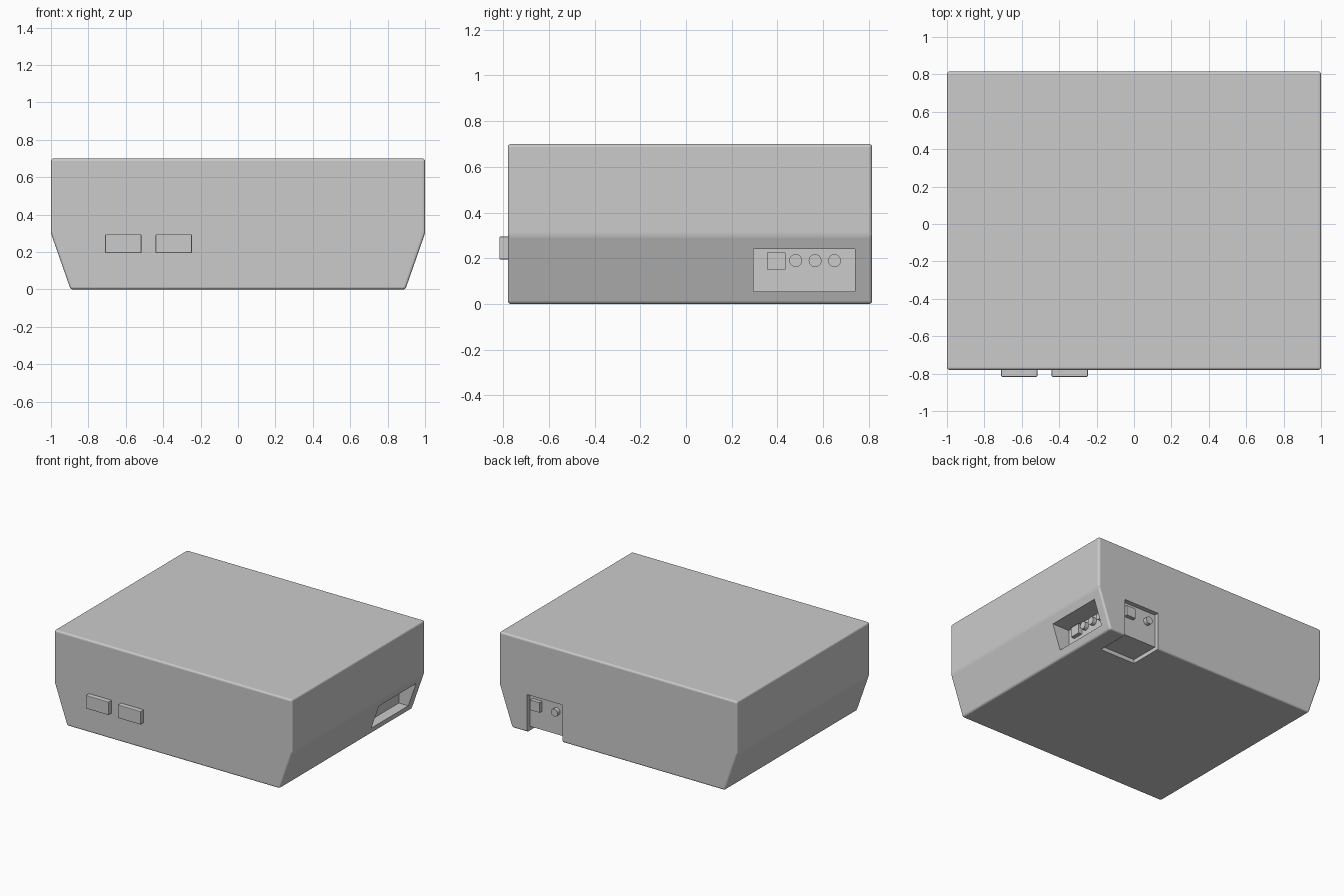
import bpy, bmesh
from mathutils import Matrix

if "Cube" in bpy.data.objects:
    bpy.data.objects.remove(bpy.data.objects["Cube"])


def add_object(name, bm):
    bmesh.ops.recalc_face_normals(bm, faces=bm.faces)
    mesh = bpy.data.meshes.new(name)
    bm.to_mesh(mesh)
    bm.free()
    obj = bpy.data.objects.new(name, mesh)
    bpy.context.collection.objects.link(obj)
    return obj


def box(name, x, y, z, bevel=0.0):
    bm = bmesh.new()
    bmesh.ops.create_cube(bm, size=1)
    for v in bm.verts:
        v.co = [r[0] + (c + 0.5) * (r[1] - r[0]) for c, r in zip(v.co, (x, y, z))]
    if bevel:
        bmesh.ops.bevel(bm, geom=bm.edges[:], offset=bevel, segments=2,
                        profile=0.5, affect='EDGES')
    return add_object(name, bm)


def round_plug(name, centre, axis, radius=0.028, depth=0.04):
    bm = bmesh.new()
    bmesh.ops.create_cone(bm, cap_ends=True, segments=32, radius1=radius,
                          radius2=radius, depth=depth)
    turn = Matrix.Rotation(1.5707963, 4, 'Y' if axis == 'X' else 'X')
    bm.transform(Matrix.Translation(centre) @ turn)
    obj = add_object(name, bm)
    bpy.ops.object.select_all(action='DESELECT')
    obj.select_set(True)
    bpy.context.view_layer.objects.active = obj
    bpy.ops.object.shade_smooth_by_angle()
    return obj


# Housing: six-sided profile extruded front to back, edges softened
FRONT, BACK = -0.78, 0.815
profile = [(-0.895, 0), (0.895, 0), (1, 0.3), (1, 0.7), (-1, 0.7), (-1, 0.3)]
bm = bmesh.new()
face = bm.faces.new([bm.verts.new((x, FRONT, z)) for x, z in profile])
ext = bmesh.ops.extrude_face_region(bm, geom=[face])
bmesh.ops.translate(bm, vec=(0, BACK - FRONT, 0),
                    verts=[g for g in ext['geom'] if isinstance(g, bmesh.types.BMVert)])
bmesh.ops.recalc_face_normals(bm, faces=bm.faces)
bmesh.ops.bevel(bm, geom=bm.edges[:], offset=0.013, segments=3,
                profile=0.5, affect='EDGES')
housing = add_object("housing", bm)

# Recesses: side port bay, shallow rear notch, and its continuation underneath
WALL_X, WALL_Y = 0.835, 0.78
cutters = [
    box("side_bay_cutter", (WALL_X, 1.2), (0.295, 0.74), (0.055, 0.24)),
    box("rear_notch_cutter", (0.466, 0.765), (WALL_Y, 1.0), (-0.1, 0.285)),
    box("bottom_notch_cutter", (0.466, 0.765), (0.555, 1.0), (-0.1, 0.03)),
]
for cutter in cutters:
    mod = housing.modifiers.new(cutter.name, 'BOOLEAN')
    mod.operation = 'DIFFERENCE'
    mod.solver = 'EXACT'
    mod.object = cutter
    cutter.hide_render = True
    cutter.hide_set(True)
    cutter.display_type = 'WIRE'

# Front buttons
for side, x in (("left", -0.71), ("right", -0.44)):
    box(f"front_button_{side}", (x, x + 0.193), (-0.817, -0.76), (0.195, 0.295), 0.004)

# Side ports
box("side_square_port", (WALL_X - 0.01, WALL_X + 0.03), (0.355, 0.435), (0.15, 0.225))
for i, y in enumerate((0.48, 0.565, 0.65)):
    round_plug(f"side_round_port_{i + 1}", (WALL_X + 0.01, y, 0.19), 'X')

# Rear ports
box("rear_square_port", (0.665, 0.745), (WALL_Y - 0.01, WALL_Y + 0.03), (0.172, 0.248))
round_plug("rear_round_port", (0.54, WALL_Y + 0.01, 0.205), 'Y')
